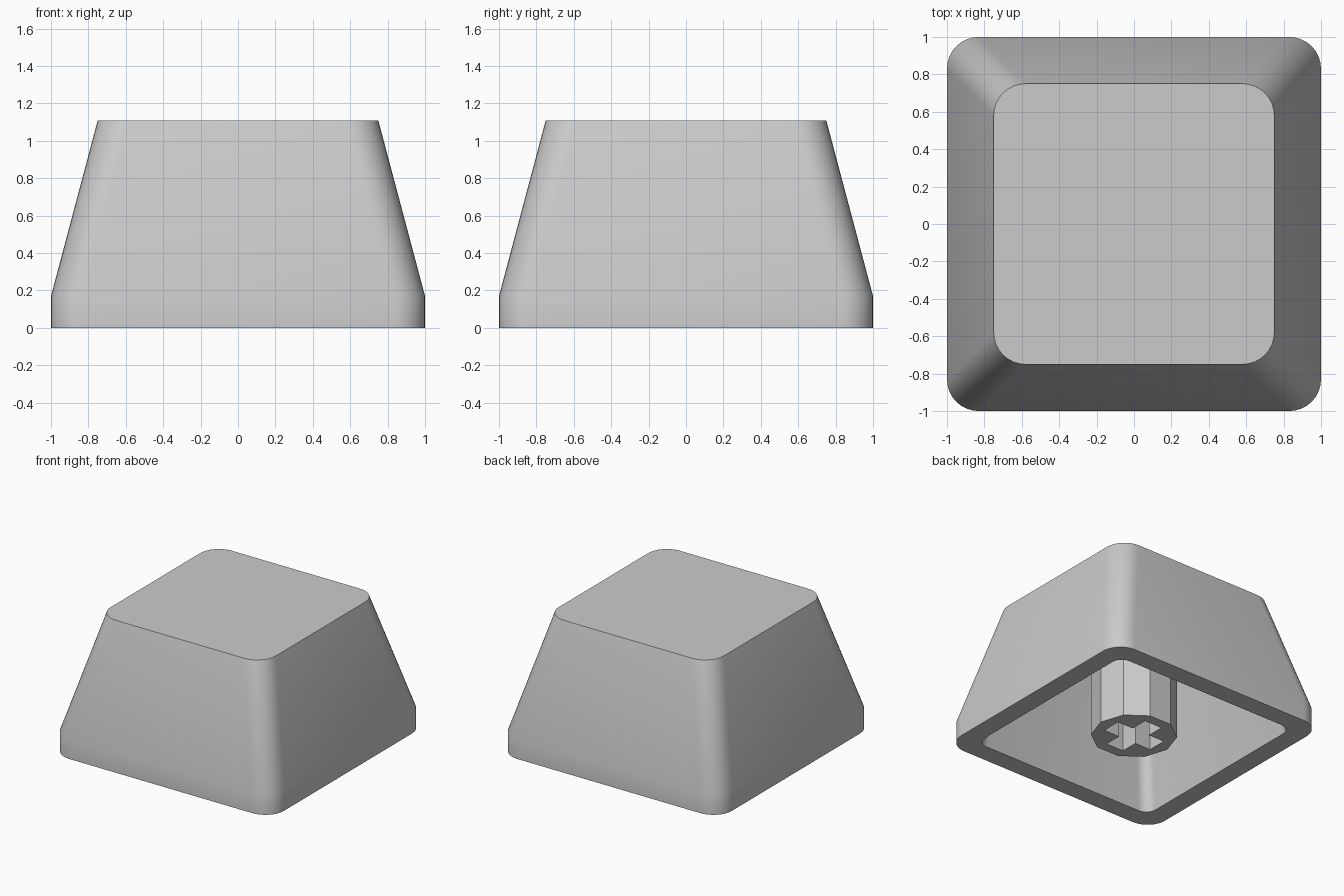
import bpy
import bmesh
from math import sin, cos, pi, radians

cube = bpy.data.objects.get("Cube")
if cube:
    bpy.data.objects.remove(cube, do_unlink=True)

grey = bpy.data.materials.new("light_grey_plastic")
grey.use_nodes = True
colour = (0.6, 0.6, 0.6, 1)
grey.diffuse_color = colour
grey.node_tree.nodes["Principled BSDF"].inputs["Base Color"].default_value = colour


def rounded_square(half, radius, steps=8):
    """Outline points of a square with rounded corners."""
    points = []
    for corner in range(4):
        middle = pi / 4 + corner * pi / 2
        cx = (half - radius) * (1 if cos(middle) > 0 else -1)
        cy = (half - radius) * (1 if sin(middle) > 0 else -1)
        for i in range(steps + 1):
            a = corner * pi / 2 + i / steps * pi / 2
            points.append((cx + radius * cos(a), cy + radius * sin(a)))
    return points


def loft(name, sections):
    """Skin a stack of (outline, height) sections and cap both ends."""
    bm = bmesh.new()
    rings = [[bm.verts.new((x, y, z)) for x, y in outline] for outline, z in sections]
    for low, high in zip(rings, rings[1:]):
        for i in range(len(low)):
            j = (i + 1) % len(low)
            bm.faces.new((low[i], low[j], high[j], high[i]))
    bm.faces.new(rings[0])
    bm.faces.new(rings[-1])
    bmesh.ops.recalc_face_normals(bm, faces=bm.faces)
    mesh = bpy.data.meshes.new(name)
    bm.to_mesh(mesh)
    bm.free()
    mesh.materials.append(grey)
    obj = bpy.data.objects.new(name, mesh)
    bpy.context.collection.objects.link(obj)
    return obj


# Hollow cap: from the inner ceiling down, across the rim and up the outside
cap_profile = [  # half width, corner radius, height
    (0.62, 0.08, 0.96),
    (0.84, 0.09, 0),
    (1, 0.17, 0),
    (1, 0.17, 0.17),
    (0.75, 0.17, 1.11),
]
cap = loft("cap_shell", [(rounded_square(h, r), z) for h, r, z in cap_profile])
bpy.ops.object.select_all(action="DESELECT")
cap.select_set(True)
bpy.context.view_layer.objects.active = cap
bpy.ops.object.shade_smooth_by_angle(angle=radians(30))

# Ten-sided stem under the ceiling
sides = 10
decagon = [(0.325 * cos(2 * pi * i / sides), 0.325 * sin(2 * pi * i / sides)) for i in range(sides)]
stem = loft("stem", [(decagon, 0), (decagon, 1)])

# Cross-shaped socket cut up into the stem
arm, width = 0.225, 0.08
cross = []
for turn in range(4):
    c, s = round(cos(turn * pi / 2)), round(sin(turn * pi / 2))
    for x, y in ((arm, -width), (arm, width), (width, width)):
        cross.append((x * c - y * s, x * s + y * c))
cutter = loft("socket_cutter", [(cross, -0.1), (cross, 0.95)])
cutter.hide_render = True
cutter.display_type = "WIRE"
cutter.hide_set(True)
socket = stem.modifiers.new("socket", "BOOLEAN")
socket.operation = "DIFFERENCE"
socket.solver = "EXACT"
socket.object = cutter
